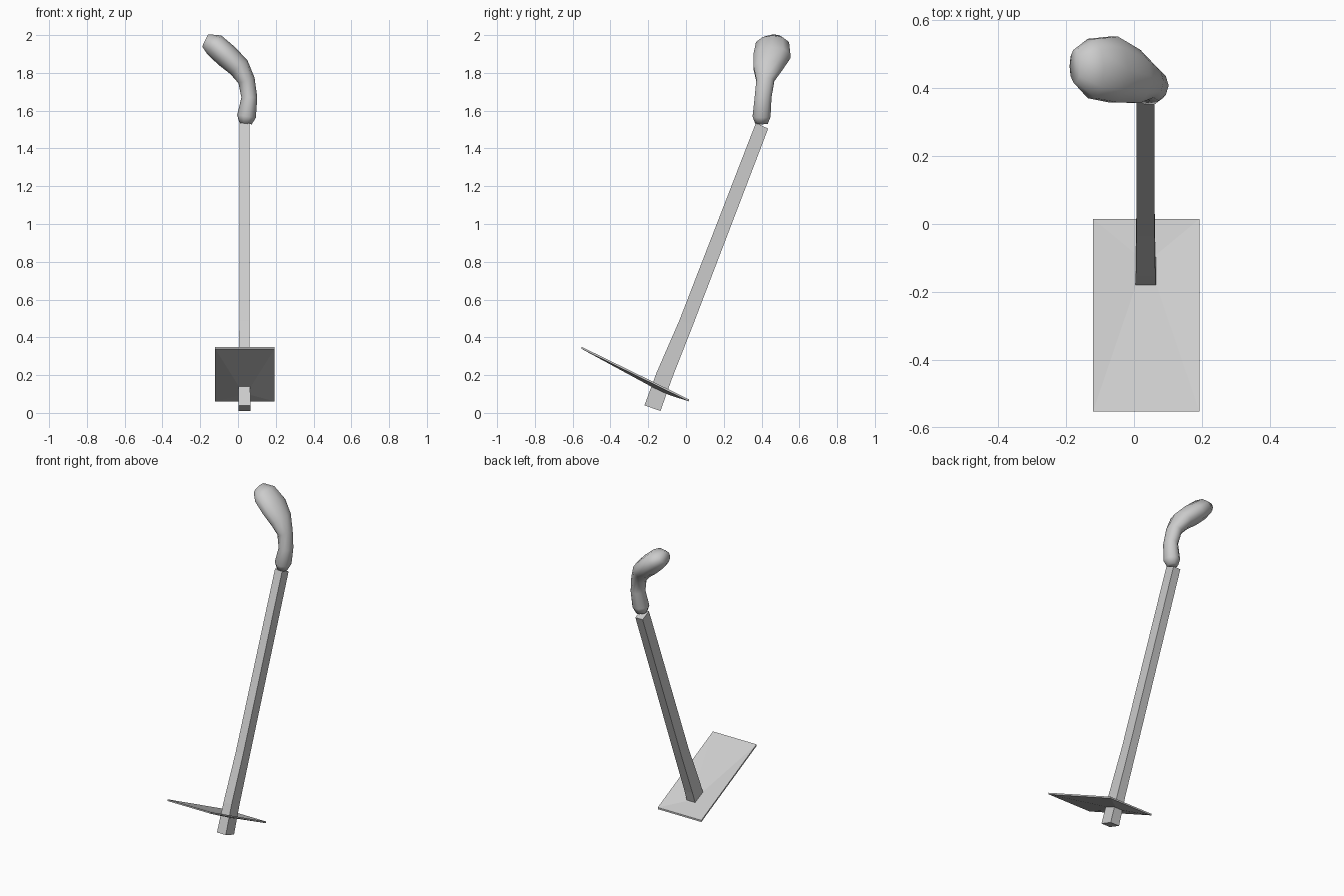
import bpy
import bmesh
from math import cos, sin, pi
from mathutils import Vector

cube = bpy.data.objects.get("Cube")
if cube:
    bpy.data.objects.remove(cube, do_unlink=True)

grey = bpy.data.materials.new("light grey")
grey.use_nodes = True
GREY = (0.6, 0.6, 0.6, 1)
grey.diffuse_color = GREY
grey.node_tree.nodes["Principled BSDF"].inputs["Base Color"].default_value = GREY


def loft(name, rings, smooth=False):
    """Skin a list of equal-sized point rings and cap both ends."""
    bm = bmesh.new()
    loops = [[bm.verts.new(p) for p in ring] for ring in rings]
    for a, b in zip(loops, loops[1:]):
        for i in range(len(a)):
            j = (i + 1) % len(a)
            bm.faces.new((a[i], a[j], b[j], b[i]))
    bm.faces.new(loops[0])
    bm.faces.new(loops[-1])
    bmesh.ops.recalc_face_normals(bm, faces=bm.faces)
    for face in bm.faces:
        face.smooth = smooth
    mesh = bpy.data.meshes.new(name)
    bm.to_mesh(mesh)
    bm.free()
    mesh.materials.append(grey)
    obj = bpy.data.objects.new(name, mesh)
    bpy.context.collection.objects.link(obj)
    return obj


# Square shaft, flaring towards the foot: (back y, z, front y, z, half width)
SHAFT_X = 0.034
shaft = []
for y0, z0, y1, z1, w in [
    (-0.22, 0.04, -0.135, 0.01, 0.032),
    (-0.155, 0.215, -0.075, 0.18, 0.029),
    (-0.035, 0.49, 0.037, 0.465, 0.027),
    (0.37, 1.535, 0.435, 1.505, 0.026),
]:
    shaft.append([(SHAFT_X - w, y0, z0), (SHAFT_X + w, y0, z0),
                  (SHAFT_X + w, y1, z1), (SHAFT_X - w, y1, z1)])
loft("shaft", shaft)


# Thin tilted blade, dished where the shaft passes through it
def blade_ring(half_width, y0, z0, y1, z1, drop):
    x = 0.036
    return [Vector((x + sx * half_width, y, z - drop)) for sx, y, z in
            [(-1, y0, z0), (1, y0, z0), (1, y1, z1), (-1, y1, z1)]]


outer = (0.157, -0.553, 0.35, 0.015, 0.072)
inner = (0.03, -0.18, 0.148, -0.09, 0.106)
loft("blade", [blade_ring(*inner, 0), blade_ring(*outer, 0),
               blade_ring(*outer, 0.011), blade_ring(*inner, 0.011)])

# Rounded grip curving to one side: (x, y, z, half thickness, half depth)
SIDES = 10
grip = [
    (0.04, 0.40, 1.532, 0.033, 0.035),
    (0.045, 0.40, 1.57, 0.05, 0.05),
    (0.06, 0.408, 1.67, 0.042, 0.047),
    (0.045, 0.42, 1.76, 0.045, 0.05),
    (0.005, 0.435, 1.83, 0.058, 0.082),
    (-0.06, 0.455, 1.89, 0.064, 0.102),
    (-0.125, 0.458, 1.948, 0.062, 0.092),
    (-0.174, 0.465, 1.972, 0.036, 0.05),
]
rings = []
for i, (x, y, z, a, b) in enumerate(grip):
    prev, nxt = grip[max(i - 1, 0)], grip[min(i + 1, len(grip) - 1)]
    path = Vector((nxt[0] - prev[0], 0, nxt[2] - prev[2])).normalized()
    side = Vector((path.z, 0, -path.x))
    centre = Vector((x, y, z))
    rings.append([centre + side * a * cos(t) + Vector((0, b * sin(t), 0))
                  for t in (2 * pi * k / SIDES for k in range(SIDES))])
loft("grip", rings, smooth=True)
